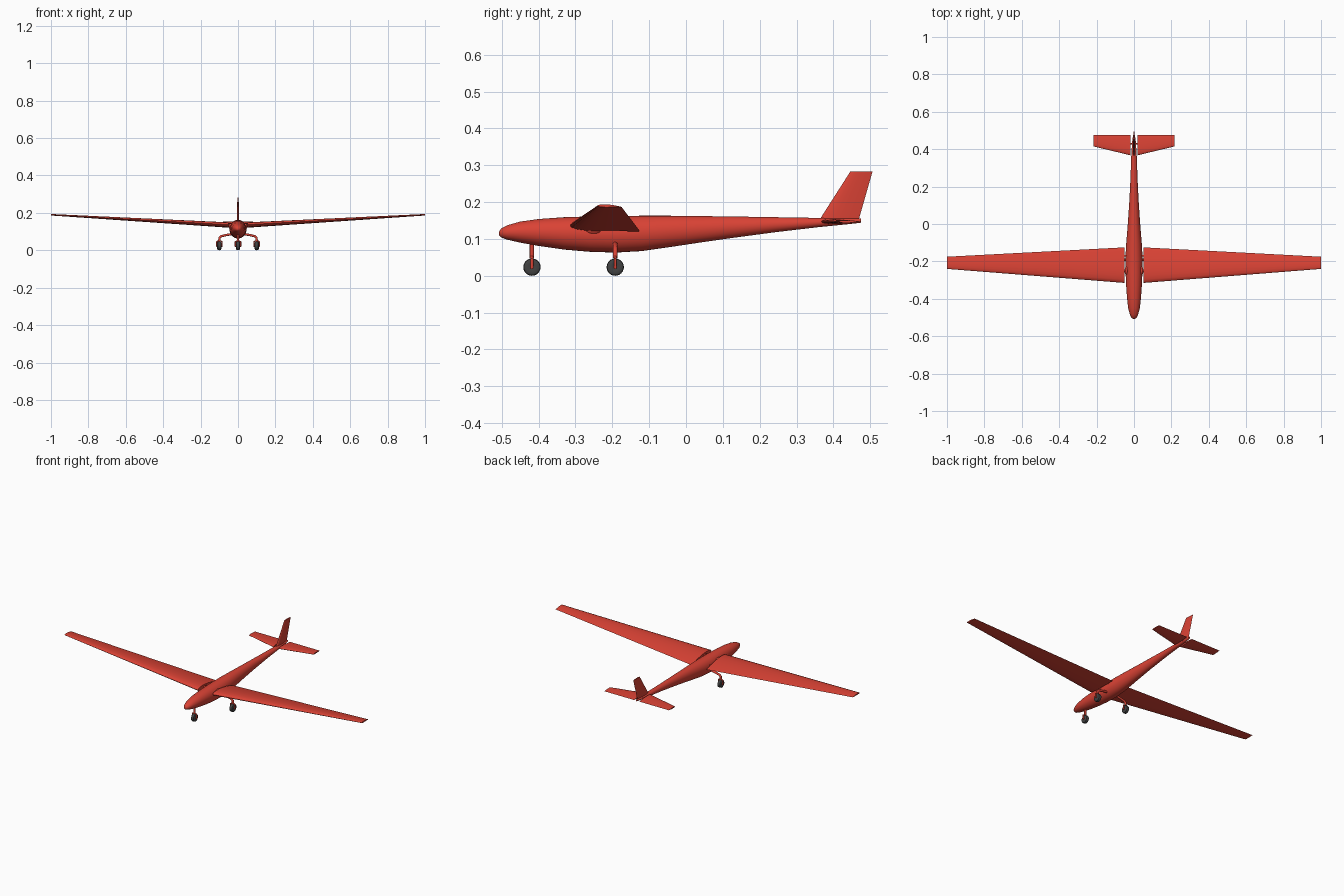
import bpy, bmesh, math
from mathutils import Vector

if "Cube" in bpy.data.objects:
    bpy.data.objects.remove(bpy.data.objects["Cube"])


def material(name, rgb):
    m = bpy.data.materials.new(name)
    m.diffuse_color = (*rgb, 1)
    m.use_nodes = True
    m.node_tree.nodes["Principled BSDF"].inputs["Base Color"].default_value = m.diffuse_color
    return m


RED = material("red_paint", (0.70, 0.055, 0.035))
GREY = material("dark_rubber", (0.055, 0.055, 0.055))


def finish(name, bm, mat, mirror=False, angle=40):
    bmesh.ops.recalc_face_normals(bm, faces=bm.faces[:])
    me = bpy.data.meshes.new(name)
    bm.to_mesh(me)
    bm.free()
    ob = bpy.data.objects.new(name, me)
    bpy.context.collection.objects.link(ob)
    me.materials.append(mat)
    if mirror:
        ob.modifiers.new("mirror", 'MIRROR').use_mirror_merge = False
    bpy.ops.object.select_all(action='DESELECT')
    ob.select_set(True)
    bpy.context.view_layer.objects.active = ob
    bpy.ops.object.shade_smooth_by_angle(angle=math.radians(angle))
    return ob


def loft(bm, rings):
    # Skin closed rings of equal length and cap both ends
    vs = [[bm.verts.new(p) for p in r] for r in rings]
    n = len(vs[0])
    for a, b in zip(vs, vs[1:]):
        for i in range(n):
            bm.faces.new((a[i], a[(i + 1) % n], b[(i + 1) % n], b[i]))
    bm.faces.new(vs[0])
    bm.faces.new(vs[-1])


def airfoil(le, te, thick, normal, camber=0.0, n=10):
    # Closed wing section from trailing edge over the top to the nose and back
    le, te, normal = Vector(le), Vector(te), Vector(normal)
    pts = []
    for k in range(2 * n):
        a = math.pi * k / n
        c = (1 + math.cos(a)) / 2
        t = 2.6 * (0.297 * c**0.5 - 0.126 * c - 0.3516 * c**2 + 0.2843 * c**3 - 0.1015 * c**4) / 0.26
        h = math.copysign(t, math.sin(a)) * thick / 2 if k % n else 0
        pts.append(le + (te - le) * c + normal * (h + camber * 4 * c * (1 - c)))
    return pts


def tube(bm, path, radius, n=10):
    path = [Vector(p) for p in path]
    rings = []
    for i, p in enumerate(path):
        d = (path[min(i + 1, len(path) - 1)] - path[max(i - 1, 0)]).normalized()
        u = Vector((0, 1, 0)) if abs(d.y) < 0.9 else Vector((1, 0, 0))
        u = (u - d * u.dot(d)).normalized()
        w = d.cross(u)
        rings.append([p + radius * (math.cos(t) * u + math.sin(t) * w)
                      for t in (2 * math.pi * j / n for j in range(n))])
    loft(bm, rings)


# Fuselage: y, bottom z, top z, half width
stations = [(-.507, .110, .120, .005), (-.502, .104, .128, .013), (-.485, .098, .137, .022),
            (-.45, .090, .147, .031), (-.40, .081, .154, .037), (-.33, .071, .159, .042),
            (-.26, .065, .161, .045), (-.19, .063, .162, .046), (-.12, .067, .163, .043),
            (-.05, .077, .163, .037), (.03, .089, .162, .031), (.12, .102, .161, .025),
            (.24, .118, .159, .019), (.36, .132, .157, .015), (.44, .140, .156, .010),
            (.475, .144, .155, .005)]
bm = bmesh.new()
loft(bm, [[(w * math.cos(t), y, (lo + hi) / 2 + (hi - lo) / 2 * math.sin(t))
           for t in (2 * math.pi * j / 32 for j in range(32))] for y, lo, hi, w in stations])
finish("fuselage", bm, RED)

# Main wings, tapered with dihedral
bm = bmesh.new()
loft(bm, [airfoil((.050, -.315, .137), (.050, -.125, .121), .027, (0, 0, 1), .004),
          airfoil((1.0, -.240, .190), (1.0, -.175, .187), .008, (0, 0, 1), .001)])
finish("wing", bm, RED, True)

# Spar stubs and root bumps joining the wings to the body
bm = bmesh.new()
tube(bm, [(.02, -.25, .131), (.06, -.25, .133)], .008)
tube(bm, [(.02, -.17, .127), (.06, -.17, .129)], .005)
finish("wing_spar", bm, RED, True)
bm = bmesh.new()
bmesh.ops.create_uvsphere(bm, u_segments=16, v_segments=10, radius=1)
for v in bm.verts:
    v.co = (.040 + v.co.x * .010, -.25 + v.co.y * .025, .128 + v.co.z * .016)
finish("wing_root_fairing", bm, RED, True)

# Tailplane
bm = bmesh.new()
loft(bm, [airfoil((.018, .367, .147), (.018, .475, .147), .013, (0, 0, 1)),
          airfoil((.217, .415, .147), (.217, .475, .147), .007, (0, 0, 1))])
finish("tailplane", bm, RED, True)
bm = bmesh.new()
tube(bm, [(0, .43, .147), (.03, .43, .147)], .004)
finish("tailplane_spar", bm, RED, True)

# Fin
bm = bmesh.new()
loft(bm, [airfoil((0, .361, .150), (0, .468, .150), .013, (1, 0, 0)),
          airfoil((0, .446, .283), (0, .506, .283), .007, (1, 0, 0))])
finish("fin", bm, RED)


def wheel(name, x, y, mirror):
    # Tyre with rounded shoulders, turned around its axle
    bm = bmesh.new()
    prof = [(-.010, .010), (-.011, .017), (-.008, .022), (0, .0235),
            (.008, .022), (.011, .017), (.010, .010)]
    loft(bm, [[(x + dx, y + r * math.cos(t), .0235 + r * math.sin(t))
               for t in (2 * math.pi * j / 24 for j in range(24))] for dx, r in prof])
    finish(name + "_tyre", bm, GREY, mirror)
    # Fork and axle
    bm = bmesh.new()
    tube(bm, [(x - .016, y, .0235), (x + .016, y, .0235)], .005)
    for s in (-1, 1):
        tube(bm, [(x + s * .014, y, .020), (x + s * .014, y, .046), (x, y, .053)], .004)
    finish(name + "_fork", bm, RED, mirror)


# Landing gear
wheel("nose_wheel", 0, -.418, False)
wheel("main_wheel", .10, -.192, True)
bm = bmesh.new()
tube(bm, [(0, -.418, .048), (0, -.418, .095)], .006)
finish("nose_strut", bm, RED)
bm = bmesh.new()
tube(bm, [(.025, -.192, .088), (.060, -.192, .082), (.090, -.192, .075),
          (.099, -.192, .066), (.10, -.192, .048)], .0065)
finish("main_strut", bm, RED, True)
